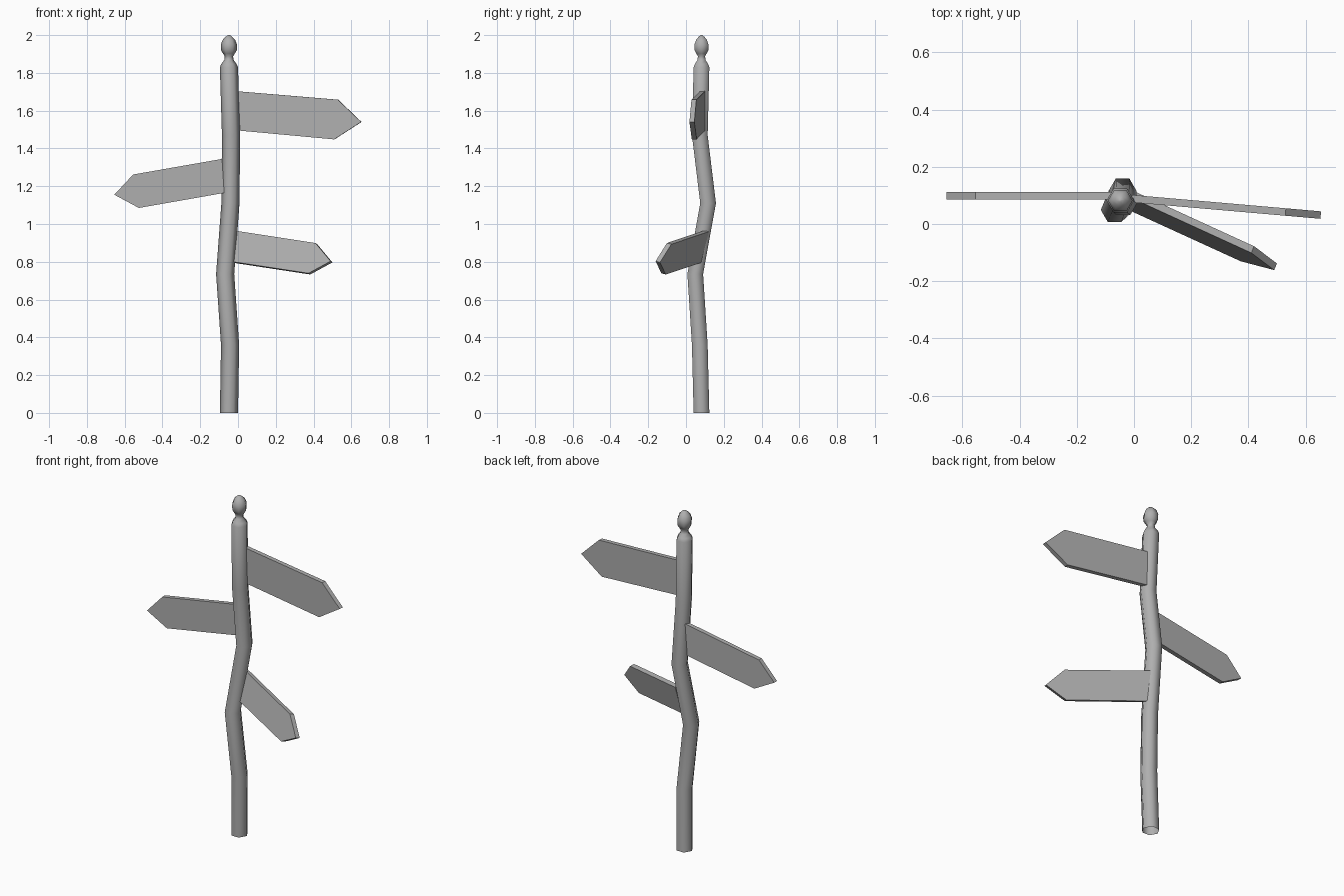
import bpy
import bmesh
import math
from mathutils import Vector

if "Cube" in bpy.data.objects:
    bpy.data.objects.remove(bpy.data.objects["Cube"])

# weathered mid-grey wood
wood = bpy.data.materials.new("wood")
wood.diffuse_color = (0.43, 0.43, 0.43, 1)
wood.use_nodes = True
wood.node_tree.nodes["Principled BSDF"].inputs["Base Color"].default_value = wood.diffuse_color


def finish(name, bm):
    bmesh.ops.recalc_face_normals(bm, faces=bm.faces)
    mesh = bpy.data.meshes.new(name)
    bm.to_mesh(mesh)
    bm.free()
    mesh.materials.append(wood)
    obj = bpy.data.objects.new(name, mesh)
    bpy.context.collection.objects.link(obj)
    return obj


def loft(name, rings, sides=6):
    """Skin horizontal polygon rings given as (x, y, z, radius); open at the foot."""
    bm = bmesh.new()
    loops = []
    for x, y, z, r in rings:
        loops.append([bm.verts.new((x + r * math.cos(math.tau * i / sides),
                                    y + r * math.sin(math.tau * i / sides), z))
                      for i in range(sides)])
    for a, b in zip(loops, loops[1:]):
        for i in range(sides):
            j = (i + 1) % sides
            bm.faces.new((a[i], a[j], b[j], b[i]))
    bm.faces.new(loops[-1])
    obj = finish(name, bm)
    bpy.ops.object.select_all(action='DESELECT')
    obj.select_set(True)
    bpy.context.view_layer.objects.active = obj
    bpy.ops.object.shade_smooth_by_angle(angle=math.radians(65))
    return obj


def arrow_board(name, outline, a, b, c, thick=0.026):
    """Plank with a front outline (x, z), lying in the plane y = a + b*x + c*z."""
    half = Vector((-b, 1, -c)).normalized() * thick / 2
    bm = bmesh.new()
    mid = [Vector((x, a + b * x + c * z, z)) for x, z in outline]
    front = [bm.verts.new(p - half) for p in mid]
    back = [bm.verts.new(p + half) for p in mid]
    bm.faces.new(front)
    bm.faces.new(back[::-1])
    n = len(mid)
    for i in range(n):
        j = (i + 1) % n
        bm.faces.new((front[i], back[i], back[j], front[j]))
    return finish(name, bm)


# crooked six-sided post with turned finial
R = 0.048
path = [(-0.048, 0.082, 0.0), (-0.042, 0.073, 0.36), (-0.068, 0.049, 0.735),
        (-0.04, 0.117, 1.11), (-0.037, 0.073, 1.47), (-0.048, 0.082, 1.83)]
finial = [(1.848, 0.040), (1.868, 0.025), (1.887, 0.022), (1.902, 0.031),
          (1.92, 0.042), (1.95, 0.043), (1.975, 0.033), (1.991, 0.018), (2.0, 0.005)]
loft("post", [(*p, R) for p in path] + [(-0.048, 0.082, z, r) for z, r in finial])

# arrow boards
arrow_board("upper_board", [(-0.02, 1.704), (0.53, 1.658), (0.653, 1.54),
                            (0.51, 1.448), (-0.02, 1.497)], 0.088, -0.087, 0.0)
arrow_board("middle_board", [(-0.07, 1.347), (-0.555, 1.262), (-0.655, 1.155),
                             (-0.525, 1.085), (-0.07, 1.165)], 0.099, 0.0, 0.0)
arrow_board("lower_board", [(-0.02, 0.963), (0.415, 0.896), (0.495, 0.80),
                            (0.378, 0.736), (-0.03, 0.798)], -0.168, -0.415, 0.28)
